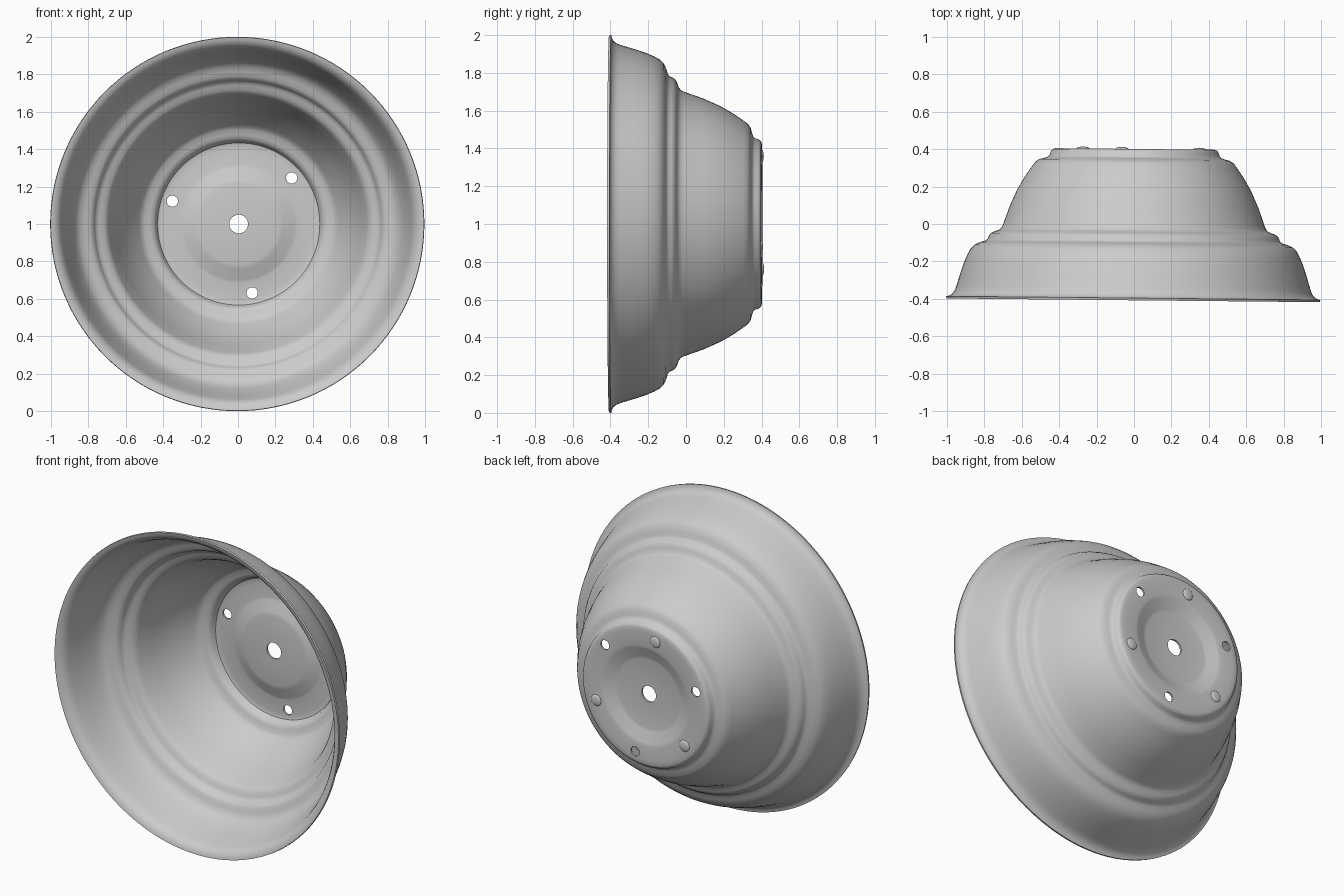
import bpy, bmesh, math
from mathutils import Matrix, Vector

old = bpy.data.objects.get("Cube")
if old:
    bpy.data.objects.remove(old, do_unlink=True)

WALL = 0.012
CENTRE = Vector((0, 0, 1))
# Slight yaw of the whole shell, then lift onto the ground
PLACE = Matrix.Translation(CENTRE) @ Matrix.Rotation(-0.01, 4, 'Z')

grey = bpy.data.materials.new("light grey metal")
grey.use_nodes = True
COLOUR = (0.6, 0.6, 0.6, 1)
grey.diffuse_color = COLOUR
grey.node_tree.nodes["Principled BSDF"].inputs["Base Color"].default_value = COLOUR


def make_object(name, bm):
    bmesh.ops.recalc_face_normals(bm, faces=bm.faces)
    bm.transform(PLACE)
    mesh = bpy.data.meshes.new(name)
    bm.to_mesh(mesh)
    bm.free()
    mesh.materials.append(grey)
    ob = bpy.data.objects.new(name, mesh)
    bpy.context.collection.objects.link(ob)
    return ob


def smooth(ob):
    bpy.ops.object.select_all(action='DESELECT')
    bpy.context.view_layer.objects.active = ob
    ob.select_set(True)
    bpy.ops.object.shade_smooth_by_angle(angle=math.radians(40))


def offset(points, dist):
    """Shift a radius/depth polyline towards the inside of the bowl."""
    result = []
    for i, p in enumerate(points):
        a = Vector(points[max(i - 1, 0)])
        b = Vector(points[min(i + 1, len(points) - 1)])
        d = (b - a).normalized()
        result.append((p[0] - d.y * dist, p[1] + d.x * dist))
    return result


def ring_points(first_angle, radius):
    return [(radius * math.cos(math.radians(first_angle + k * 120)),
             radius * math.sin(math.radians(first_angle + k * 120))) for k in range(3)]


# Outer profile (radius, depth) from the rim to the centre hole
outer = [
    (1.0, -0.396), (0.985, -0.393), (0.968, -0.383), (0.955, -0.365), (0.946, -0.34),
    (0.925, -0.27), (0.905, -0.21), (0.888, -0.17), (0.872, -0.14), (0.85, -0.118),
    (0.82, -0.104), (0.795, -0.097), (0.782, -0.088), (0.776, -0.072), (0.765, -0.056),
    (0.745, -0.046), (0.722, -0.038), (0.709, -0.027), (0.70, -0.01), (0.665, 0.09),
    (0.625, 0.18), (0.585, 0.25), (0.545, 0.308), (0.53, 0.328), (0.51, 0.342),
    (0.48, 0.35), (0.463, 0.356), (0.454, 0.366), (0.448, 0.385), (0.44, 0.396),
    (0.425, 0.401), (0.40, 0.401), (0.315, 0.401), (0.295, 0.397), (0.235, 0.369),
    (0.215, 0.365), (0.05, 0.365)]
profile = outer + offset(outer, WALL)[::-1]

# Stepped bowl: closed profile turned around the depth axis
bm = bmesh.new()
verts = [bm.verts.new((r, y, 0)) for r, y in profile]
edges = [bm.edges.new((verts[i], verts[(i + 1) % len(verts)])) for i in range(len(verts))]
bmesh.ops.spin(bm, geom=verts + edges, cent=(0, 0, 0), axis=(0, 1, 0),
               angle=2 * math.pi, steps=128)
bmesh.ops.remove_doubles(bm, verts=bm.verts, dist=1e-4)
shell = make_object("stepped_bowl", bm)

# Three mounting holes in the back plate
bm = bmesh.new()
for x, z in ring_points(41, 0.375):
    bmesh.ops.create_cone(bm, cap_ends=True, segments=32, radius1=0.03, radius2=0.03, depth=0.2,
                          matrix=Matrix.Translation((x, 0.4, z)) @ Matrix.Rotation(math.pi / 2, 4, 'X'))
cutter = make_object("mounting_hole_cutter", bm)
cutter.hide_render = True
cut = shell.modifiers.new("mounting holes", 'BOOLEAN')
cut.operation = 'DIFFERENCE'
cut.solver = 'EXACT'
cut.object = cutter
bpy.context.view_layer.objects.active = shell
shell.select_set(True)
bpy.ops.object.modifier_apply(modifier=cut.name)
bpy.data.objects.remove(cutter, do_unlink=True)
smooth(shell)

# Three low spacer bumps between the holes
for k, (x, z) in enumerate(ring_points(101, 0.365)):
    bm = bmesh.new()
    bmesh.ops.create_uvsphere(bm, u_segments=24, v_segments=12, radius=1,
                              matrix=Matrix.Translation((x, 0.4, z)) @ Matrix.Diagonal((0.036, 0.011, 0.036, 1)))
    smooth(make_object(f"spacer_bump_{k + 1}", bm))
